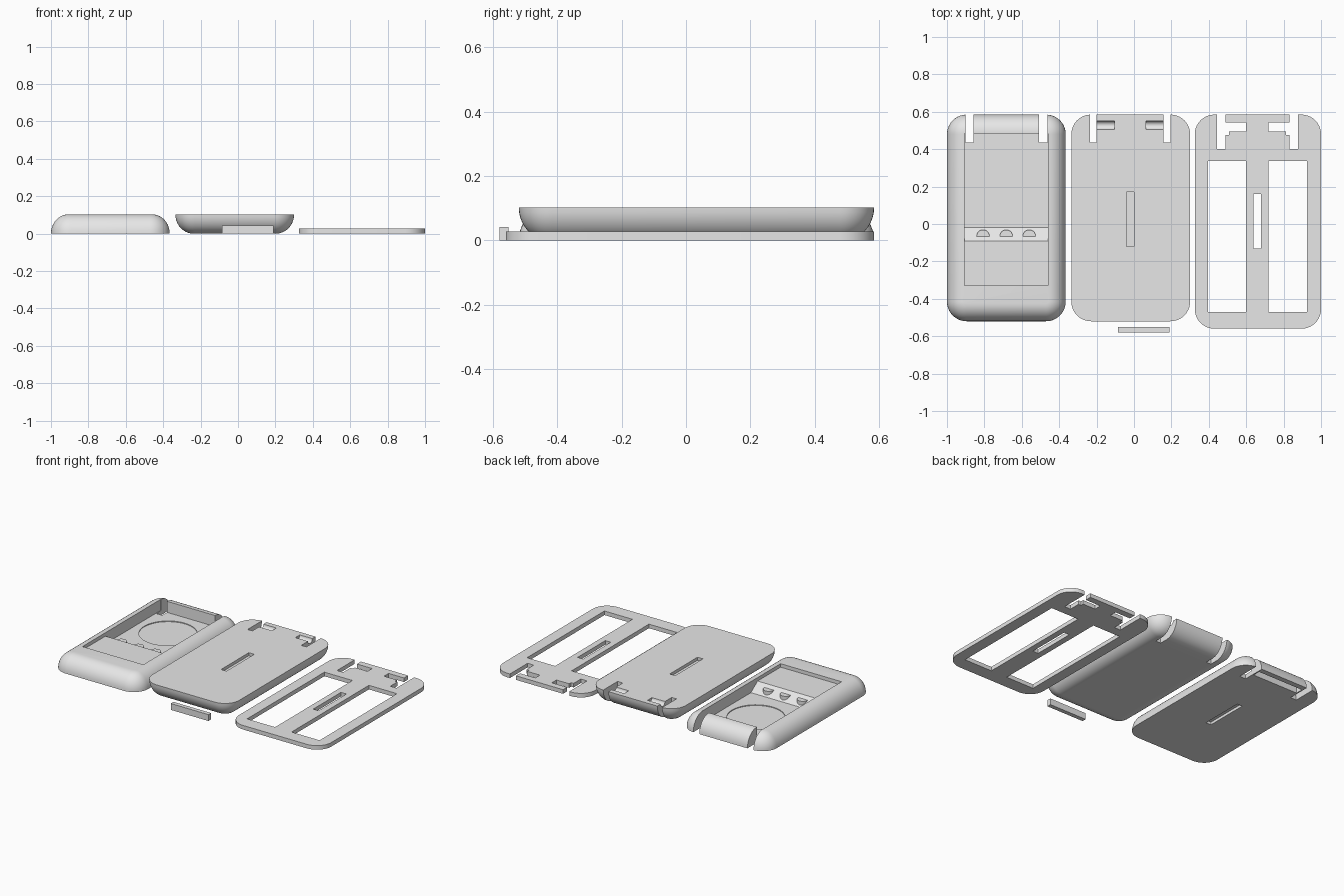
import bpy, bmesh, math

if "Cube" in bpy.data.objects:
    bpy.data.objects.remove(bpy.data.objects["Cube"])

grey = bpy.data.materials.new("light_grey")
grey.diffuse_color = (0.8, 0.8, 0.8, 1)
grey.use_nodes = True
grey.node_tree.nodes["Principled BSDF"].inputs["Base Color"].default_value = grey.diffuse_color


def make(name, bm):
    bmesh.ops.recalc_face_normals(bm, faces=bm.faces)
    me = bpy.data.meshes.new(name)
    bm.to_mesh(me)
    bm.free()
    ob = bpy.data.objects.new(name, me)
    me.materials.append(grey)
    bpy.context.collection.objects.link(ob)
    return ob


def loft(name, rings):
    """Closed solid through rings of matching points."""
    bm = bmesh.new()
    vs = [[bm.verts.new(p) for p in ring] for ring in rings]
    n = len(vs[0])
    for a, b in zip(vs, vs[1:]):
        for i in range(n):
            bm.faces.new((a[i], a[(i + 1) % n], b[(i + 1) % n], b[i]))
    bm.faces.new(vs[0][::-1])
    bm.faces.new(vs[-1])
    return make(name, bm)


def outline(x0, x1, y0, y1, r, z, inset=0.0, seg=10):
    """Rounded rectangle, shrunk by inset."""
    pts = []
    q = r - inset
    corners = [(x1 - r, y1 - r), (x0 + r, y1 - r), (x0 + r, y0 + r), (x1 - r, y0 + r)]
    for k, (cx, cy) in enumerate(corners):
        for i in range(seg + 1):
            a = math.pi / 2 * (k + i / seg)
            pts.append((cx + q * math.cos(a), cy + q * math.sin(a), z))
    return pts


def box(name, x0, x1, y0, y1, z0, z1):
    return loft(name, [[(x0, y0, z), (x1, y0, z), (x1, y1, z), (x0, y1, z)] for z in (z0, z1)])


def prism_x(name, x0, x1, profile):
    """Extrude a (y, z) profile along x."""
    return loft(name, [[(x, y, z) for y, z in profile] for x in (x0, x1)])


def disc(name, cx, cy, r, z0, z1, n=48):
    ring = [(cx + r * math.cos(2 * math.pi * i / n), cy + r * math.sin(2 * math.pi * i / n)) for i in range(n)]
    return loft(name, [[(x, y, z) for x, y in ring] for z in (z0, z1)])


def boolean(ob, tool, op='DIFFERENCE'):
    mod = ob.modifiers.new("cut", 'BOOLEAN')
    mod.operation = op
    mod.solver = 'EXACT'
    mod.object = tool
    bpy.context.view_layer.objects.active = ob
    bpy.ops.object.modifier_apply(modifier=mod.name)
    bpy.data.objects.remove(tool)


def cut_box(ob, *dims):
    boolean(ob, box("cutter", *dims))


def shell(name, x0, x1, flipped):
    """Shallow tray body with a quarter-round side."""
    rings = []
    for i in range(11):
        t = math.pi / 2 * i / 10
        z = 0.103 * math.sin(t)
        rings.append(outline(x0, x1, -0.52, 0.585, 0.105,
                             0.103 - z if flipped else z, 0.095 * (1 - math.cos(t))))
    return loft(name, rings)


def smooth(ob):
    bpy.ops.object.select_all(action='DESELECT')
    ob.select_set(True)
    bpy.context.view_layer.objects.active = ob
    bpy.ops.object.shade_smooth_by_angle(angle=math.radians(30))


# Front shell: stepped recess with a sloped ledge
front = shell("front_shell", -1.0, -0.365, False)
boolean(front, prism_x("cutter", -0.905, -0.46, [
    (0.485, 0.03), (-0.02, 0.03), (-0.09, 0.08), (-0.33, 0.08), (-0.33, 0.2), (0.485, 0.2)]))
# Hinge slots, hinge groove and key slot underneath
for x0, x1 in ((-0.902, -0.858), (-0.507, -0.462)):
    cut_box(front, x0, x1, 0.435, 0.7, -0.1, 0.2)
cut_box(front, -0.85, -0.515, 0.50, 0.55, -0.1, 0.04)
cut_box(front, -0.7015, -0.6635, -0.12, 0.17, -0.1, 0.018)
# Round shallow seat in the recess floor
boolean(front, disc("cutter", -0.683, 0.246, 0.175, 0.025, 0.06))
# Three round bumps on the ledge
for x in (-0.807, -0.683, -0.56):
    boolean(front, disc("bump", x, -0.065, 0.034, 0.02, 0.064), 'UNION')
smooth(front)

# Back shell, flat side up
back = shell("back_shell", -0.335, 0.30, True)
for x0, x1 in ((-0.235, -0.2), (0.157, 0.195)):
    cut_box(back, x0, x1, 0.435, 0.7, -0.1, 0.2)
cut_box(back, -0.04, 0.0, -0.12, 0.17, 0.083, 0.2)
# Half-round pin pockets
pin = [(0.528 + 0.023 * math.cos(math.pi * i / 12), 0.103 + 0.023 * math.sin(math.pi * i / 12))
       for i in range(24)]
for x0, x1 in ((-0.21, -0.105), (0.065, 0.165)):
    boolean(back, prism_x("cutter", x0, x1, pin))
smooth(back)

# Middle frame plate with two windows, key slot and hinge cut-outs
frame = loft("middle_frame", [outline(0.325, 1.0, -0.56, 0.585, 0.105, z) for z in (0, 0.027)])
for x0, x1, y0, y1 in (
        (0.395, 0.60, -0.47, 0.337), (0.72, 0.925, -0.47, 0.337),
        (0.64, 0.68, -0.13, 0.16),
        (0.443, 0.488, 0.40, 0.7), (0.832, 0.877, 0.40, 0.7),
        (0.48, 0.60, 0.495, 0.543), (0.72, 0.84, 0.495, 0.543),
        (0.47, 0.507, 0.475, 0.52), (0.813, 0.85, 0.475, 0.52)):
    cut_box(frame, x0, x1, y0, y1, -0.1, 0.2)
smooth(frame)

# Loose key bar
box("key_bar", -0.085, 0.19, -0.58, -0.552, 0, 0.042)
